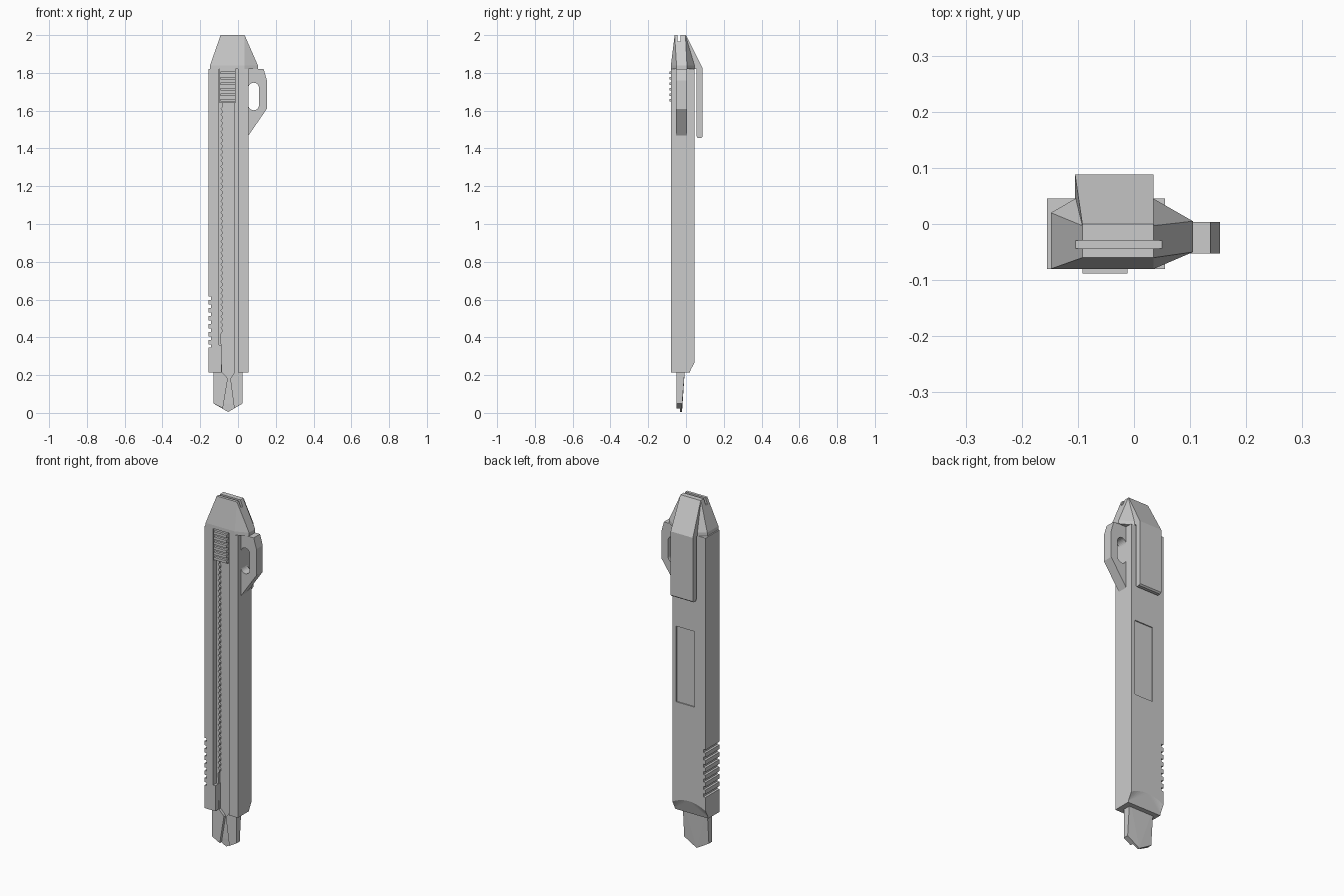
import bpy, bmesh, math

cube = bpy.data.objects.get("Cube")
if cube:
    bpy.data.objects.remove(cube, do_unlink=True)


def finish(name, bm):
    bmesh.ops.recalc_face_normals(bm, faces=bm.faces)
    mesh = bpy.data.meshes.new(name)
    bm.to_mesh(mesh)
    bm.free()
    obj = bpy.data.objects.new(name, mesh)
    bpy.context.collection.objects.link(obj)
    return obj


def prism(name, outline, axis, lo, hi):
    """Extrude a 2D outline along an axis from lo to hi."""
    place = {"X": lambda a, b, t: (t, a, b),
             "Y": lambda a, b, t: (a, t, b),
             "Z": lambda a, b, t: (a, b, t)}[axis]
    bm = bmesh.new()
    low, high = ([bm.verts.new(place(a, b, t)) for a, b in outline] for t in (lo, hi))
    bm.faces.new(low)
    bm.faces.new(high[::-1])
    count = len(outline)
    for i in range(count):
        j = (i + 1) % count
        bm.faces.new((low[i], low[j], high[j], high[i]))
    return finish(name, bm)


def box(name, x, y, z):
    return prism(name, [(x[0], y[0]), (x[1], y[0]), (x[1], y[1]), (x[0], y[1])], "Z", *z)


def hull(name, points):
    bm = bmesh.new()
    for p in points:
        bm.verts.new(p)
    result = bmesh.ops.convex_hull(bm, input=bm.verts)
    spare = {v for v in result["geom_interior"] if isinstance(v, bmesh.types.BMVert)}
    bmesh.ops.delete(bm, geom=list(spare), context="VERTS")
    bmesh.ops.dissolve_limit(bm, angle_limit=0.01, verts=bm.verts, edges=bm.edges)
    return finish(name, bm)


def cut(target, cutter):
    cutter.hide_render = True
    mod = target.modifiers.new("cut", "BOOLEAN")
    mod.operation = "DIFFERENCE"
    mod.solver = "EXACT"
    mod.object = cutter
    bpy.context.view_layer.objects.active = target
    bpy.ops.object.modifier_apply(modifier=mod.name)
    bpy.data.objects.remove(cutter, do_unlink=True)


LEFT, RIGHT, FRONT, BACK = -0.155, 0.055, -0.08, 0.045
BOTTOM, TOP, FLOOR = 0.215, 1.82, -0.035

# Handle body with a front channel
body = prism("handle_body", [
    (LEFT, FRONT), (-0.10, FRONT), (-0.10, FLOOR), (0, FLOOR),
    (0, FRONT), (RIGHT, FRONT), (RIGHT, BACK), (LEFT, BACK)], "Z", BOTTOM, TOP)

# Grip notches along one side
for i in range(7):
    z = 0.345 + i * 0.042
    cut(body, box("notch_cutter", (-0.2, -0.142), (-0.12, 0.1), (z, z + 0.018)))

# Shallow panel on the back
cut(body, box("panel_cutter", (-0.085, 0.03), (BACK - 0.006, 0.1), (0.84, 1.27)))

# Arched chamfer at the lower back edge
mid, half = (LEFT + RIGHT) / 2, 0.115
arch = []
for i in range(13):
    t = i / 6 - 1
    z = 0.26 + 0.035 * (1 - t * t)
    arch += [(mid + half * t, BACK, z), (mid + half * t, 0.07, z)]
for x in (mid - half, mid + half):
    arch += [(x, 0.02, BOTTOM), (x, 0.02, 0.15), (x, 0.07, 0.15)]
cut(body, hull("arch_cutter", arch))

# Narrow stop at the foot of the channel
box("channel_stop", (-0.102, -0.087), (FRONT, FLOOR + 0.003), (BOTTOM, 0.36))

# Sleeve lips: the left one carries the ratchet teeth
teeth = []
pitch = 0.0305
for i in range(40):
    z = 0.42 + i * pitch
    teeth += [(-0.09, z), (-0.081, z + pitch * 0.35), (-0.081, z + pitch * 0.65)]
prism("toothed_lip", [(-0.102, TOP), (-0.102, 0.24), (-0.13, 0.24), (-0.13, 0.05),
                      (-0.08, 0.024), (-0.054, 0.18), (-0.06, 0.19), (-0.085, 0.215)]
      + teeth + [(-0.087, TOP)], "Y", -0.05, -0.03)
prism("plain_lip", [(0.002, TOP), (0.002, 0.24), (0.025, 0.24), (0.025, 0.05),
                    (-0.02, 0.024), (-0.041, 0.18), (-0.035, 0.19), (-0.018, 0.215),
                    (-0.018, TOP)], "Y", -0.05, -0.03)

# Tapered pointed tip behind the lips
hull("sleeve_tip", [(x, y, z) for x in (-0.13, 0.025)
                    for y, z in ((-0.034, 0.26), (-0.004, 0.26), (-0.034, 0.05), (-0.02, 0.05))]
     + [(-0.052, -0.032, 0.005), (-0.052, -0.021, 0.005)])

# Thumb slider with ridges
box("slider", (-0.098, -0.012), (-0.074, FLOOR + 0.003), (1.64, TOP))
for i in range(6):
    z = 1.648 + i * 0.029
    box("slider_ridge", (-0.092, -0.012), (-0.088, -0.07), (z, z + 0.015))

# Faceted end cap with a blade-snapping slot
base = [(-0.148, 0.02), (-0.148, FRONT), (0.035, FRONT), (0.105, -0.05),
        (0.105, 0.005), (0.035, BACK), (-0.105, BACK)]
cap = hull("end_cap", [(x, y, z) for x, y in base for z in (TOP, 1.84)]
           + [(x, y, 2.0) for x in (-0.092, 0.035) for y in (-0.06, -0.003)])

# Pocket clip flowing out of the cap
clip = prism("pocket_clip", [
    (-0.028, 2.0), (0, 2.0), (0.088, 1.825), (0.088, 1.462), (0.08, 1.455),
    (0.062, 1.455), (0.056, 1.465), (0.056, TOP), (0.04, TOP)], "X", -0.105, 0.035)
for v in clip.data.vertices:
    if v.co.z > 1.95 and v.co.x < -0.1:
        v.co.x = -0.092
for part in (cap, clip):
    cut(part, box("slot_cutter", (-0.2, 0.2), (-0.044, -0.029), (1.966, 2.1)))

# Lanyard loop with a rounded hole
loop = prism("lanyard_loop", [(0.05, TOP), (0.136, TOP), (0.153, 1.76), (0.153, 1.61),
                              (0.055, 1.468), (0.05, 1.468)], "Y", -0.053, 0.004)
hole = []
for centre, start in ((1.72, 0), (1.63, math.pi)):
    for i in range(13):
        a = start + math.pi * i / 12
        hole.append((0.083 + 0.028 * math.cos(a), centre + 0.028 * math.sin(a)))
cut(loop, prism("hole_cutter", hole, "Y", -0.1, 0.1))
